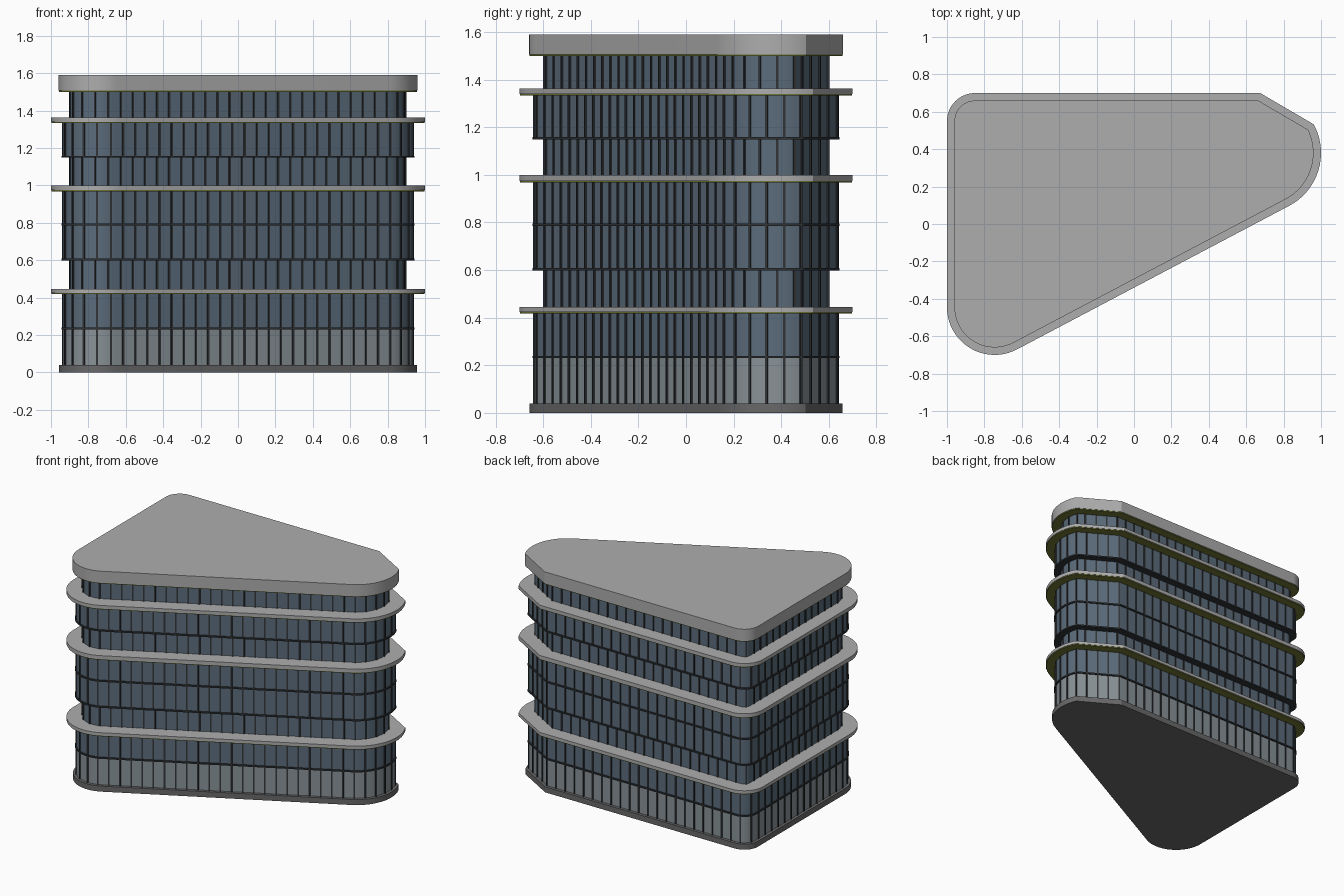
import bpy, bmesh, math
from mathutils import Vector

if "Cube" in bpy.data.objects:
    bpy.data.objects.remove(bpy.data.objects["Cube"])


def material(name, rgb):
    m = bpy.data.materials.new(name)
    m.diffuse_color = (*rgb, 1)
    m.use_nodes = True
    m.node_tree.nodes["Principled BSDF"].inputs["Base Color"].default_value = m.diffuse_color
    return m


GLASS = material("blue_glass", (0.105, 0.150, 0.200))
LOBBY = material("lobby_glass", (0.25, 0.29, 0.31))
DARK = material("dark_frame", (0.03, 0.033, 0.036))
OLIVE = material("olive_soffit", (0.16, 0.18, 0.035))
STONE = material("plinth_stone", (0.14, 0.14, 0.14))
CONCRETE = material("concrete", (0.42, 0.42, 0.42))


def arc(cx, cy, r, a0, a1, n):
    return [Vector((cx + r * math.cos(math.radians(a0 + (a1 - a0) * i / n)),
                    cy + r * math.sin(math.radians(a0 + (a1 - a0) * i / n)))) for i in range(n + 1)]


# Counter-clockwise plan of the widest slab
PLAN = (arc(-0.745, -0.445, 0.255, 180, 297.8, 20)
        + arc(0.68, 0.38, 0.32, -62.2, 28.5, 18)
        + [Vector((0.675, 0.70))]
        + arc(-0.85, 0.55, 0.15, 90, 180, 14))


def outline(d):
    """Plan moved inwards by d with mitred corners."""
    pts = []
    for i, p in enumerate(PLAN):
        e0 = (p - PLAN[i - 1]).normalized()
        e1 = (PLAN[(i + 1) % len(PLAN)] - p).normalized()
        n0, n1 = Vector((-e0.y, e0.x)), Vector((-e1.y, e1.x))
        pts.append(p + (n0 + n1) * d / (1 + n0.dot(n1)))
    return pts


def finish(name, bm, mat, smooth=True):
    bmesh.ops.recalc_face_normals(bm, faces=bm.faces)
    me = bpy.data.meshes.new(name)
    bm.to_mesh(me)
    bm.free()
    ob = bpy.data.objects.new(name, me)
    bpy.context.collection.objects.link(ob)
    me.materials.append(mat)
    if smooth:
        bpy.ops.object.select_all(action='DESELECT')
        ob.select_set(True)
        bpy.context.view_layer.objects.active = ob
        bpy.ops.object.shade_smooth_by_angle(angle=math.radians(25))
    return ob


def slab(name, d, z0, z1, mat):
    bm = bmesh.new()
    pts = outline(d)
    low = [bm.verts.new((p.x, p.y, z0)) for p in pts]
    top = [bm.verts.new((p.x, p.y, z1)) for p in pts]
    bm.faces.new(low[::-1])
    bm.faces.new(top)
    for i in range(len(pts)):
        j = (i + 1) % len(pts)
        bm.faces.new((low[i], low[j], top[j], top[i]))
    return finish(name, bm, mat)


def mullions(name, d, z0, z1, pitch=0.073, w=0.010, depth=0.012):
    """Upright bars spaced evenly along the facade."""
    bm = bmesh.new()
    pts = outline(d)
    segs = [(p, pts[(i + 1) % len(pts)]) for i, p in enumerate(pts)]
    total = sum((b - a).length for a, b in segs)
    count = round(total / pitch)
    step, run, k = total / count, 0.0, 0
    for a, b in segs:
        length = (b - a).length
        t = (b - a).normalized()
        n = Vector((t.y, -t.x))
        while k < count and k * step < run + length:
            c = a + t * (k * step - run)
            ring = [c + t * s * w / 2 + n * o * depth / 2
                    for s, o in ((-1, -1), (1, -1), (1, 1), (-1, 1))]
            lo = [bm.verts.new((q.x, q.y, z0)) for q in ring]
            hi = [bm.verts.new((q.x, q.y, z1)) for q in ring]
            bm.faces.new(lo[::-1])
            bm.faces.new(hi)
            for i in range(4):
                j = (i + 1) % 4
                bm.faces.new((lo[i], lo[j], hi[j], hi[i]))
            k += 1
        run += length
    finish(name, bm, DARK, smooth=False)


# Plinth
slab("plinth", 0.043, 0.0, 0.04, STONE)

# Glazed storeys: inset, bottom, top, glass
FLOORS = [(0.064, 0.04, 0.232, LOBBY), (0.064, 0.232, 0.42, GLASS),
          (0.104, 0.445, 0.60, GLASS), (0.064, 0.60, 0.787, GLASS),
          (0.064, 0.787, 0.97, GLASS), (0.104, 1.0, 1.15, GLASS),
          (0.064, 1.15, 1.335, GLASS), (0.104, 1.36, 1.50, GLASS)]
for i, (d, z0, z1, mat) in enumerate(FLOORS, 1):
    slab(f"storey_{i}_glass", d, z0, z1, mat)
    mullions(f"storey_{i}_mullions", d, z0, z1)

# Dark bands at the intermediate floor lines
for i, z in enumerate((0.232, 0.60, 0.787, 1.15), 1):
    slab(f"floor_band_{i}", 0.055, z - 0.002, z + 0.008, DARK)

# Projecting ledges with coloured soffits
for i, (z0, z1) in enumerate(((0.418, 0.445), (0.968, 1.0), (1.333, 1.362)), 1):
    slab(f"ledge_{i}", 0.0, z0 + 0.006, z1, CONCRETE)
    slab(f"ledge_soffit_{i}", 0.003, z0, z0 + 0.006, OLIVE)

# Roof cap
slab("roof_soffit", 0.043, 1.50, 1.506, OLIVE)
slab("roof_cap", 0.04, 1.506, 1.59, CONCRETE)
